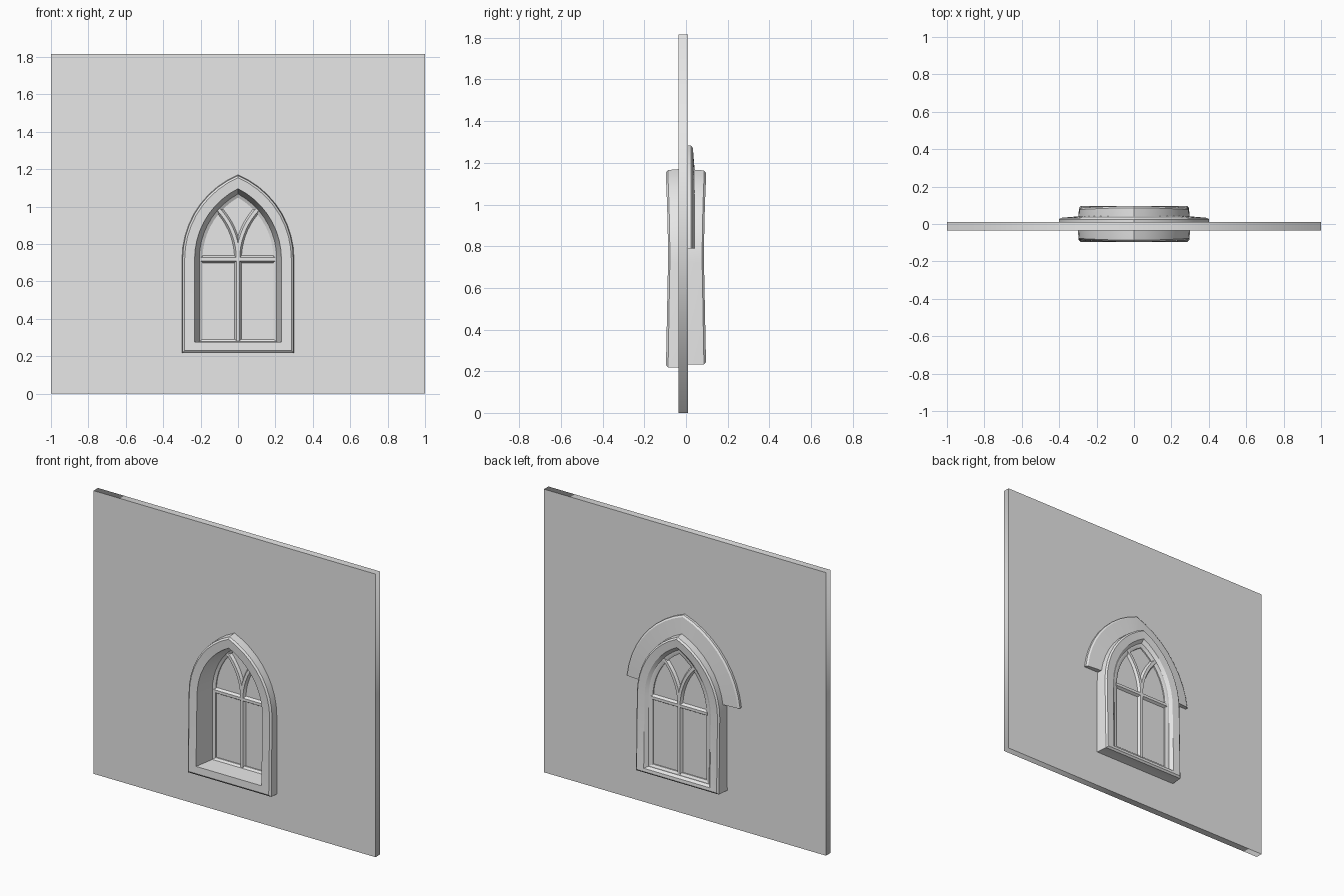
import bpy, bmesh, math
from mathutils import Matrix, Vector

old = bpy.data.objects.get("Cube")
if old:
    bpy.data.objects.remove(old, do_unlink=True)

stone = bpy.data.materials.new("plain_grey")
stone.use_nodes = True
stone.diffuse_color = (0.8, 0.8, 0.8, 1)
stone.node_tree.nodes["Principled BSDF"].inputs["Base Color"].default_value = (0.8, 0.8, 0.8, 1)

SPRING = 0.72      # height where the arch begins
OFFSET = 0.1875    # arc centres lie this far past the middle
STEPS = 9


def right_arc(w, start=SPRING, end_x=0.0):
    """Right half of a pointed arch, from height start up to x = end_x."""
    r = w + OFFSET
    a = math.asin((start - SPRING) / r)
    b = math.acos((end_x + OFFSET) / r)
    angles = [a + (b - a) * i / STEPS for i in range(STEPS + 1)]
    return [(r * math.cos(t) - OFFSET, SPRING + r * math.sin(t)) for t in angles]


def arch(w, start=SPRING):
    half = right_arc(w, start)
    return half + [(-x, z) for x, z in reversed(half[:-1])]


def window_outline(w, bottom):
    return [(w, bottom)] + arch(w) + [(-w, bottom)]


def finish(name, bm, smooth=True):
    bmesh.ops.recalc_face_normals(bm, faces=bm.faces)
    mesh = bpy.data.meshes.new(name)
    bm.to_mesh(mesh)
    bm.free()
    mesh.materials.append(stone)
    ob = bpy.data.objects.new(name, mesh)
    bpy.context.collection.objects.link(ob)
    if smooth:
        bpy.ops.object.select_all(action='DESELECT')
        ob.select_set(True)
        bpy.context.view_layer.objects.active = ob
        bpy.ops.object.shade_smooth_by_angle(angle=math.radians(25))
    return ob


def loft(name, loops, closed_path, closed_section=True, caps=False):
    """Skin a list of equal-length 3D loops."""
    bm = bmesh.new()
    rows = [[bm.verts.new(p) for p in loop] for loop in loops]
    n = len(rows[0])
    for i in range(len(rows) if closed_section else len(rows) - 1):
        a, b = rows[i], rows[(i + 1) % len(rows)]
        for j in range(n if closed_path else n - 1):
            k = (j + 1) % n
            bm.faces.new((a[j], a[k], b[k], b[j]))
    if caps:
        for j in (0, n - 1):
            bm.faces.new([row[j] for row in rows])
    return finish(name, bm)


def bar(name, path):
    """Moulded glazing bar swept along a path of (x, z) points."""
    pts = [Vector(p) for p in path]
    section = [(-0.02, 0), (-0.009, -0.018), (0.009, -0.018),
               (0.02, 0), (0.009, 0.018), (-0.009, 0.018)]
    loops = []
    for s, d in section:
        loop = []
        for i, p in enumerate(pts):
            t = (pts[min(i + 1, len(pts) - 1)] - pts[max(i - 1, 0)]).normalized()
            loop.append((p.x - t.y * s, GLASS_Y + d, p.y + t.x * s))
        loops.append(loop)
    return loft(name, loops, closed_path=False, caps=True)


GLASS_Y = 0.055

# Wall with the window opening left out
curve = bpy.data.curves.new("wall_outline", 'CURVE')
curve.dimensions = '2D'
curve.fill_mode = 'BOTH'
curve.extrude = 0.0225
for outline in ([(-1, 0), (1, 0), (1, 1.815), (-1, 1.815)], window_outline(0.265, 0.25)):
    spline = curve.splines.new('POLY')
    spline.points.add(len(outline) - 1)
    spline.use_cyclic_u = True
    for point, (x, z) in zip(spline.points, outline):
        point.co = (x, z, 0, 1)
helper = bpy.data.objects.new("wall_outline", curve)
bpy.context.collection.objects.link(helper)
bpy.context.view_layer.update()
flat = bpy.data.meshes.new_from_object(
    helper.evaluated_get(bpy.context.evaluated_depsgraph_get()))
bm = bmesh.new()
bm.from_mesh(flat)
bmesh.ops.remove_doubles(bm, verts=bm.verts, dist=0.0001)
bm.transform(Matrix.Translation((0, -0.0125, 0)) @ Matrix.Rotation(math.pi / 2, 4, 'X'))
bpy.data.objects.remove(helper, do_unlink=True)
finish("wall", bm, smooth=False)

# Surround: (half width, bottom height, depth) round the section
profile = [(0.300, 0.218, -0.030), (0.296, 0.218, -0.086), (0.285, 0.230, -0.096),
           (0.232, 0.275, -0.094), (0.207, 0.277, 0.035), (0.190, 0.290, 0.045),
           (0.190, 0.290, 0.065), (0.207, 0.278, 0.072), (0.215, 0.272, 0.072),
           (0.235, 0.262, 0.093), (0.284, 0.243, 0.096), (0.294, 0.232, 0.086),
           (0.300, 0.232, 0.005)]


def pinch(y, z):
    """Faces sink slightly around the spring of the arch."""
    if abs(y) < 0.08:
        return y
    return y * (1 - 0.1 * max(0, 1 - ((z - SPRING) / 0.4) ** 2))


loft("window_surround",
     [[(x, pinch(y, z), z) for x, z in window_outline(w, b)] for w, b, y in profile],
     closed_path=True)

# Hood moulding over the arch on the back
hood = [(0.29, 0.005), (0.29, 0.042), (0.395, 0.033), (0.405, 0.025), (0.405, 0.005)]
loft("hood_moulding", [[(x, y, z) for x, z in arch(w, 0.79)] for w, y in hood],
     closed_path=False, caps=True)

# Glass
bm = bmesh.new()
pane = window_outline(0.2, 0.28)
face = bm.faces.new([bm.verts.new((x, GLASS_Y - 0.002, z)) for x, z in pane])
grown = bmesh.ops.extrude_face_region(bm, geom=[face])["geom"]
bmesh.ops.translate(bm, vec=(0, 0.004, 0),
                    verts=[v for v in grown if isinstance(v, bmesh.types.BMVert)])
finish("glass_pane", bm, smooth=False)

# Glazing bars and forked tracery
bar("centre_mullion", [(0, 0.28), (0, 0.76)])
bar("cross_bar", [(-0.2, 0.718), (0.2, 0.718)])
branch = [(x - 0.2, z) for x, z in right_arc(0.2, end_x=0.09)]
bar("right_tracery", branch)
bar("left_tracery", [(-x, z) for x, z in branch])
